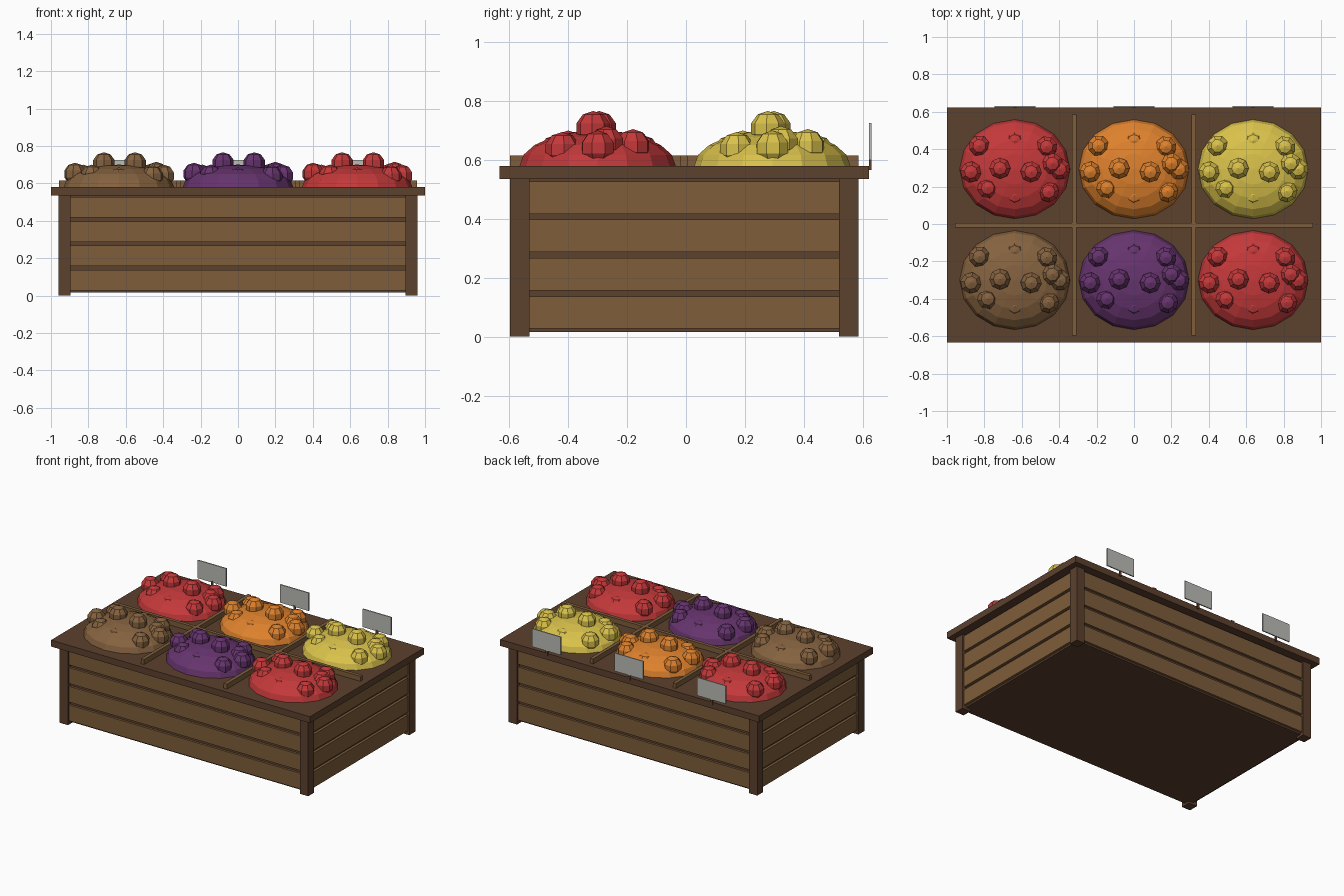
import bpy
import bmesh
from mathutils import Matrix, Vector

if "Cube" in bpy.data.objects:
    bpy.data.objects.remove(bpy.data.objects["Cube"], do_unlink=True)


def material(name, r, g, b):
    m = bpy.data.materials.new(name)
    m.use_nodes = True
    m.diffuse_color = (r, g, b, 1)
    bsdf = m.node_tree.nodes["Principled BSDF"]
    bsdf.inputs["Base Color"].default_value = (r, g, b, 1)
    bsdf.inputs["Roughness"].default_value = 0.8
    return m


dark_wood = material("dark wood", 0.107, 0.052, 0.027)
light_wood = material("light wood", 0.209, 0.109, 0.043)
card_grey = material("card grey", 0.5, 0.5, 0.47)
red = material("red", 0.55, 0.04, 0.042)
orange = material("orange", 0.73, 0.22, 0.026)
yellow = material("yellow", 0.70, 0.54, 0.07)
purple = material("purple", 0.133, 0.034, 0.156)
earth_brown = material("earth brown", 0.235, 0.122, 0.05)


def finish(bm, name, mat):
    mesh = bpy.data.meshes.new(name)
    bm.to_mesh(mesh)
    bm.free()
    mesh.materials.append(mat)
    obj = bpy.data.objects.new(name, mesh)
    bpy.context.collection.objects.link(obj)
    return obj


def box(name, mat, x, y, z):
    """Box from (min, max) pairs on each axis."""
    bm = bmesh.new()
    size = Vector((x[1] - x[0], y[1] - y[0], z[1] - z[0]))
    mid = Vector((sum(x), sum(y), sum(z))) / 2
    bmesh.ops.create_cube(bm, size=1, matrix=Matrix.Translation(mid) @ Matrix.Diagonal(size).to_4x4())
    return finish(bm, name, mat)


CY = -0.006           # centre of the stand, the cards hang off the back
TOP = 0.58

# Body and table top
box("body_core", dark_wood, (-0.93, 0.93), (CY - 0.565, CY + 0.565), (0.015, 0.54))
box("table_top", dark_wood, (-1, 1), (CY - 0.628, CY + 0.628), (0.535, TOP))

# Corner posts
for sx, side in ((-1, "right"), (1, "left")):
    for sy, end in ((-1, "front"), (1, "back")):
        xs = sorted((sx * 0.895, sx * 0.96))
        ys = sorted((CY + sy * 0.525, CY + sy * 0.591))
        box(f"post_{end}_{side}", dark_wood, xs, ys, (0, 0.54))

# Planks on the four sides
for i in range(4):
    z = (0.027 + 0.13 * i, 0.137 + 0.13 * i)
    for s, end, side in ((-1, "front", "right"), (1, "back", "left")):
        ys = sorted((CY + s * 0.55, CY + s * 0.58))
        box(f"plank_{end}_{i + 1}", light_wood, (-0.9, 0.9), ys, z)
        xs = sorted((s * 0.92, s * 0.948))
        box(f"plank_{side}_{i + 1}", light_wood, xs, (CY - 0.53, CY + 0.53), z)

# Compartment dividers
box("divider_long", light_wood, (-0.957, 0.957), (CY - 0.012, CY + 0.012), (TOP - 0.01, 0.615))
for x, side in ((-0.32, "right"), (0.32, "left")):
    box(f"divider_{side}", light_wood, (x - 0.0125, x + 0.0125), (CY - 0.591, CY + 0.591), (TOP - 0.01, 0.615))

# Price cards on short stakes along the back edge
for x, name in ((-0.637, "right"), (0, "middle"), (0.637, "left")):
    box(f"card_{name}", card_grey, (x - 0.11, x + 0.11), (0.622, 0.63), (0.6, 0.726))
    box(f"stake_{name}", dark_wood, (x - 0.008, x + 0.008), (0.621, 0.629), (0.565, 0.61))

# Fruit resting on each heap: offset x, offset y, height
FRUIT = [
    (-0.08, 0.005, 0.706), (0.087, -0.015, 0.706),
    (-0.235, -0.015, 0.65), (0.2, 0.03, 0.655), (0.24, 0.0, 0.64),
    (-0.19, 0.125, 0.64), (0.17, 0.12, 0.645),
    (-0.145, -0.1, 0.64), (0.18, -0.12, 0.635),
    (0, 0.15, 0.625), (0, -0.14, 0.625),
]


def heap(name, mat, x, y):
    bm = bmesh.new()
    dome = Matrix.Translation((x, y, TOP)) @ Matrix.Diagonal((0.295, 0.265, 0.12, 1))
    bmesh.ops.create_uvsphere(bm, u_segments=16, v_segments=10, radius=1, matrix=dome)
    finish(bm, f"{name}_heap", mat)
    bm = bmesh.new()
    for i, (dx, dy, z) in enumerate(FRUIT):
        place = Matrix.Translation((x + dx, y + dy, z)) @ Matrix.Rotation(i * 0.7, 4, "Z")
        bmesh.ops.create_uvsphere(bm, u_segments=8, v_segments=5, radius=0.06, matrix=place)
    finish(bm, f"{name}_loose_fruit", mat)


rows = (
    ("front", -0.3, (earth_brown, purple, red)),
    ("back", 0.293, (red, orange, yellow)),
)
for row, y, mats in rows:
    for mat, x, col in zip(mats, (-0.637, 0, 0.637), ("right", "middle", "left")):
        heap(f"{row}_{col}", mat, x, y)
